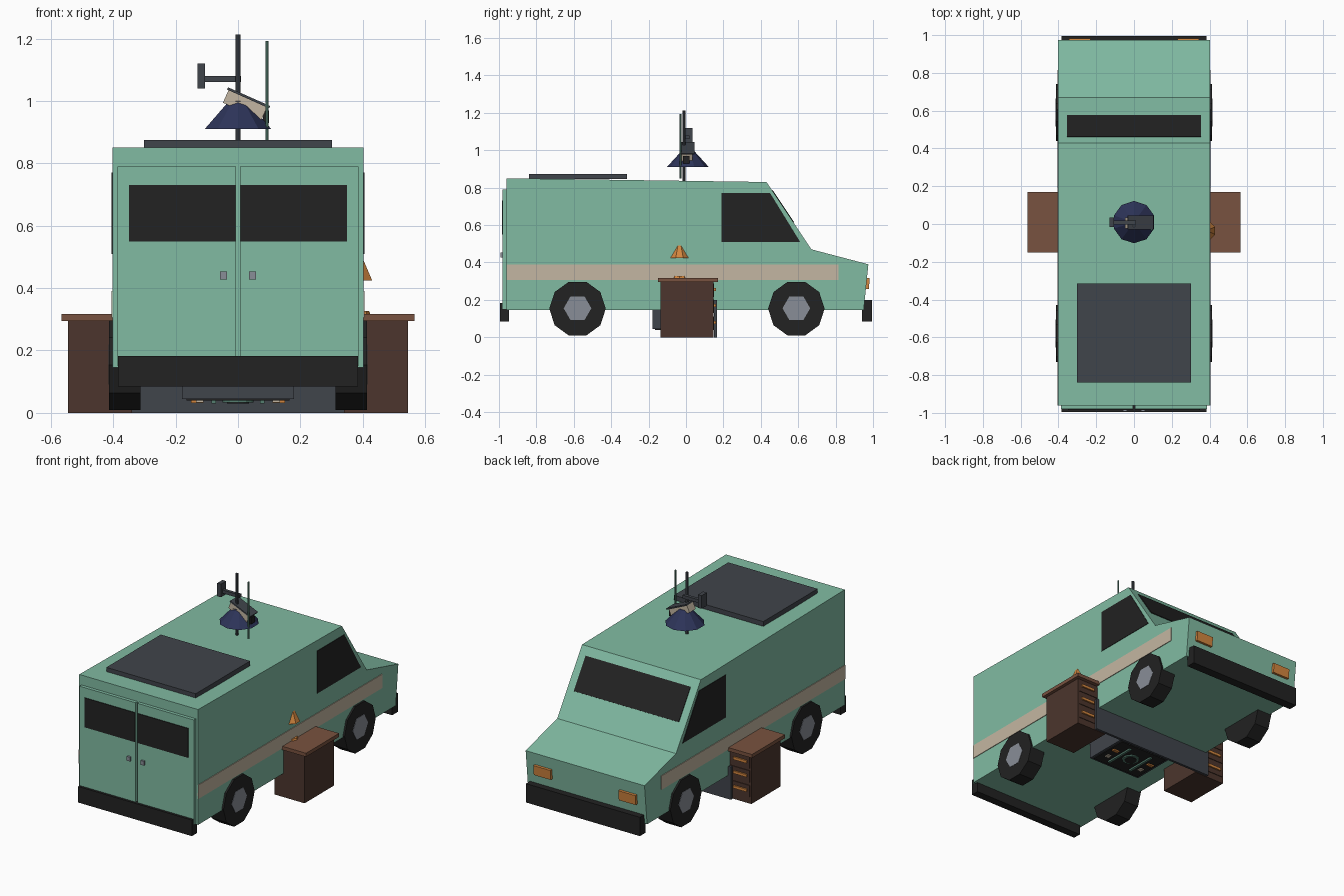
import bpy, bmesh, math
from mathutils import Matrix

if "Cube" in bpy.data.objects:
    bpy.data.objects.remove(bpy.data.objects["Cube"], do_unlink=True)


def material(name, r, g, b):
    m = bpy.data.materials.new(name)
    m.use_nodes = True
    m.diffuse_color = (r, g, b, 1)
    m.node_tree.nodes["Principled BSDF"].inputs["Base Color"].default_value = (r, g, b, 1)
    return m


GREEN = material("mint green", .22, .50, .365)
BLACK = material("black", .016, .016, .016)
GREY = material("dark grey", .051, .058, .07)
BROWN = material("dark wood", .072, .036, .026)
WOOD = material("desktop wood", .19, .085, .05)
BEIGE = material("beige", .55, .47, .36)
ORANGE = material("orange", .65, .24, .05)
STEEL = material("steel grey", .25, .27, .31)
NAVY = material("navy", .026, .034, .1)
DARK_GREEN = material("dark green", .09, .21, .16)


def finish(name, bm, mat):
    bmesh.ops.recalc_face_normals(bm, faces=bm.faces)
    mesh = bpy.data.meshes.new(name)
    bm.to_mesh(mesh)
    bm.free()
    mesh.materials.append(mat)
    ob = bpy.data.objects.new(name, mesh)
    bpy.context.collection.objects.link(ob)
    return ob


def box(name, mat, x, y, z):
    """Box from (min, max) ranges."""
    bm = bmesh.new()
    mid = [(a + b) / 2 for a, b in (x, y, z)]
    size = [b - a for a, b in (x, y, z)]
    bmesh.ops.create_cube(bm, size=1, matrix=Matrix.Diagonal((*size, 1)))
    ob = finish(name, bm, mat)
    ob.location = mid
    return ob


def cone(name, mat, loc, r1, r2, depth, sides, axis="Z", turn=0):
    bm = bmesh.new()
    rot = Matrix.Rotation(math.pi / 2, 4, "Y") if axis == "X" else Matrix()
    bmesh.ops.create_cone(bm, cap_ends=True, segments=sides, radius1=r1, radius2=r2,
                          depth=depth, matrix=rot @ Matrix.Rotation(turn, 4, "Z"))
    ob = finish(name, bm, mat)
    ob.location = loc
    return ob


def prism(name, mat, profile, x0, x1):
    """Extrude a y-z profile along x."""
    bm = bmesh.new()
    face = bm.faces.new([bm.verts.new((x0, y, z)) for y, z in profile])
    out = bmesh.ops.extrude_face_region(bm, geom=[face])["geom"]
    bmesh.ops.translate(bm, vec=(x1 - x0, 0, 0),
                        verts=[v for v in out if isinstance(v, bmesh.types.BMVert)])
    return finish(name, bm, mat)


def span(s, a, b):
    return tuple(sorted((s * a, s * b)))


# Van shell, bumpers and windscreen
prism("van_body", GREEN, [(-.96, .145), (-.96, .85), (.43, .83), (.67, .47),
                          (.975, .39), (.95, .145)], -.402, .402)
box("rear_bumper", BLACK, (-.385, .385), (-.995, -.945), (.085, .183))
box("front_bumper", BLACK, (-.385, .385), (.94, .995), (.085, .2))
windscreen = box("windscreen", BLACK, (-.355, .355), (.414, .621), (.695, .703))
windscreen.rotation_euler.x = -math.atan2(.36, .24)

# Parts repeated on both sides
for s, side in ((1, "left"), (-1, "right")):
    prism(side + "_window", BLACK, [(.19, .51), (.61, .51), (.45, .77), (.19, .77)],
          s * .399, s * .405)
    box(side + "_stripe", BEIGE, span(s, .399, .406), (-.96, .815), (.305, .39))
    box(side + "_rear_door", GREEN, span(s, .006, .387), (-.98, -.955), (.15, .79))
    box(side + "_rear_window", BLACK, span(s, .008, .35), (-.984, -.978), (.55, .73))
    box(side + "_door_handle", STEEL, span(s, .036, .058), (-.992, -.978), (.427, .453))
    light = box(side + "_headlight", ORANGE, span(s, .23, .345), (.955, .98), (.258, .318))
    light.rotation_euler.x = -.08
    for y, end in ((-.58, "rear"), (.59, "front")):
        cone(f"{side}_{end}_wheel", BLACK, (s * .363, y, .153), .151, .151, .1, 10, "X")
        cone(f"{side}_{end}_hub", STEEL, (s * .412, y, .155), .074, .074, .006, 6, "X")

    # Desk pedestal with drawers facing the bonnet
    box(side + "_pedestal", BROWN, span(s, .34, .545), (-.135, .147), (0, .296))
    for i, z in enumerate((.08, .17, .255)):
        box(f"{side}_drawer_{i}", BROWN, span(s, .355, .535), (.145, .151), (z - .04, z + .032))
        box(f"{side}_drawer_pull_{i}", ORANGE, span(s, .43, .52), (.15, .16), (z - .008, z + .008))

# Desk top, back panel and computer under the floor
box("desk_top", WOOD, (-.565, .565), (-.15, .17), (.295, .317))
box("desk_panel", GREY, (-.42, .42), (.151, .166), (0, .2))
box("computer_case", GREY, (-.18, .18), (-.18, .1), (.045, .16))
box("circuit_board", BLACK, (-.165, .165), (-.165, .09), (.04, .046))
cone("computer_fan", DARK_GREEN, (0, -.03, .037), .05, .05, .008, 12)
cone("fan_hub", BLACK, (0, -.03, .034), .035, .035, .008, 12)
for s, side in ((1, "left"), (-1, "right")):
    box(side + "_memory_bar", DARK_GREEN, span(s, .07, .085), (-.13, .06), (.03, .042))
    box(side + "_connector", ORANGE, span(s, .11, .15), (-.02, .0), (.032, .042))
    box(side + "_chip", BEIGE, span(s, .11, .135), (-.1, -.07), (.034, .042))

# Desk lamp
cone("lamp_base", ORANGE, (.385, -.035, .321), .04, .035, .012, 8)
cone("lamp_stem", ORANGE, (.385, -.035, .38), .006, .006, .12, 6)
cone("lamp_shade", ORANGE, (.382, -.035, .457), .052, .022, .065, 8, turn=math.pi / 8)

# Roof panel, mast and aerials
box("roof_panel", GREY, (-.302, .302), (-.84, -.315), (.845, .874))
cone("mast", GREY, (0, -.01, 1.02), .008, .008, .385, 8)
cone("dish_cone", NAVY, (0, .01, .955), .112, .03, .09, 10)
cone("dish_cap", NAVY, (0, .0, 1.002), .03, .012, .008, 10)
cone("whip_aerial", DARK_GREEN, (.093, -.03, 1.02), .005, .005, .345, 6)
box("mast_arm", GREY, (-.11, .01), (-.002, .018), (1.06, 1.08))
box("arm_plate", GREY, (-.13, -.105), (-.015, .035), (1.04, 1.12))
tray = box("tilted_box", BEIGE, (-.045, .09), (-.025, .035), (.965, 1.01))
lid = box("tilted_lid", GREY, (-.04, .108), (-.03, .045), (1.006, 1.014))
for ob in (tray, lid):
    ob.rotation_euler.y = math.radians(24)
box("sensor_block", BLACK, (.08, .1), (-.015, .02), (.93, .97))
